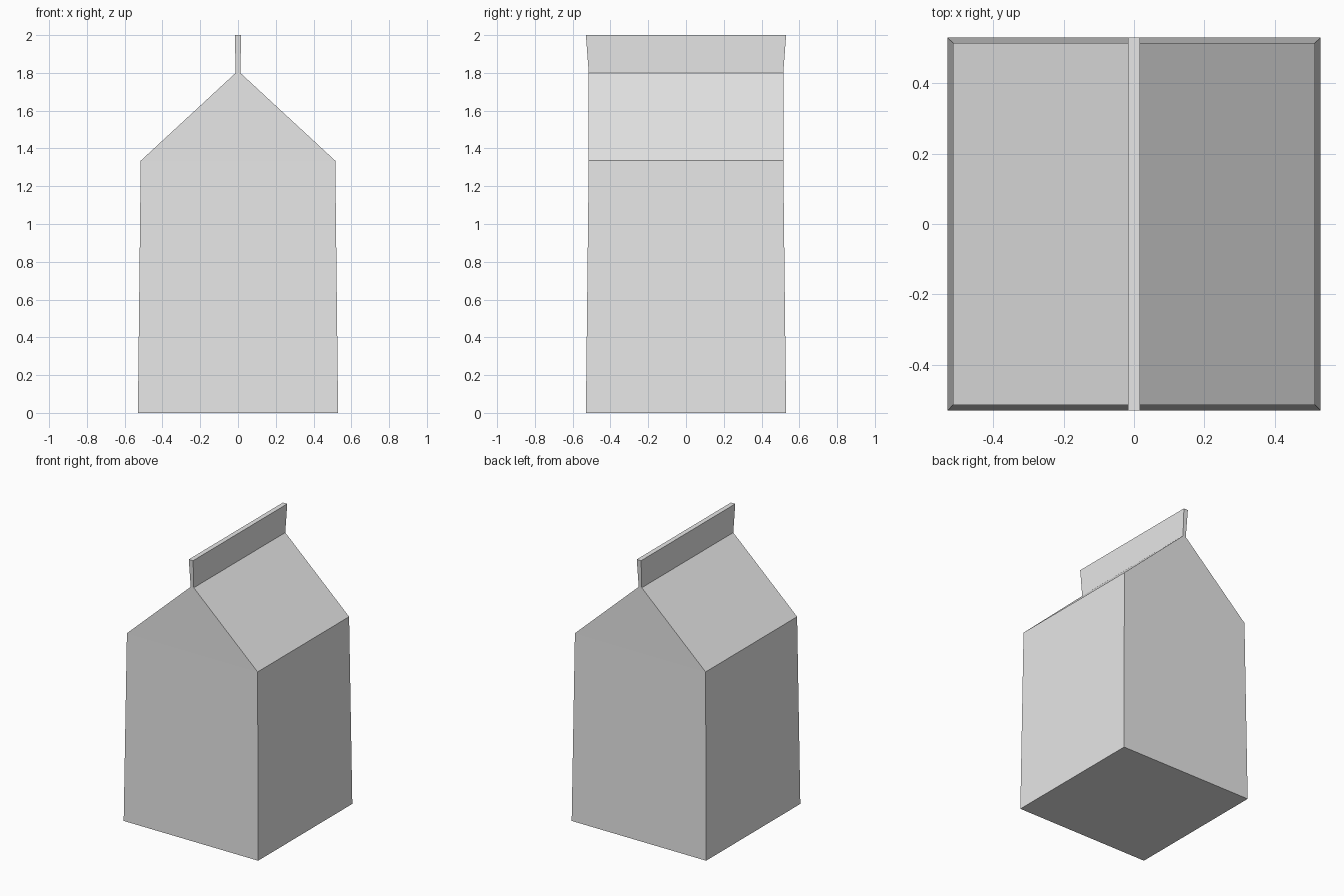
import bpy
import bmesh

cube = bpy.data.objects.get("Cube")
if cube:
    bpy.data.objects.remove(cube, do_unlink=True)

GREY = (0.8, 0.8, 0.8, 1.0)
card = bpy.data.materials.new("plain_grey_card")
card.use_nodes = True
card.diffuse_color = GREY
card.node_tree.nodes["Principled BSDF"].inputs["Base Color"].default_value = GREY

# Rectangular sections: half width, half depth, height
base = (0.53, 0.53, 0)
shoulder = (0.515, 0.515, 1.335)
ridge = (0.012, 0.515, 1.8)
rim = (0.017, 0.53, 2)


def loft(name, sections, cap_bottom=False, cap_top=False):
    """Join rectangular sections into a flat-faced shell."""
    bm = bmesh.new()
    rings = [[bm.verts.new((sx * w, sy * d, z))
              for sx, sy in ((-1, -1), (1, -1), (1, 1), (-1, 1))]
             for w, d, z in sections]
    for low, high in zip(rings, rings[1:]):
        for i in range(4):
            j = (i + 1) % 4
            bm.faces.new((low[i], low[j], high[j], high[i]))
    if cap_bottom:
        bm.faces.new(rings[0][::-1])
    if cap_top:
        bm.faces.new(rings[-1])
    mesh = bpy.data.meshes.new(name)
    bm.to_mesh(mesh)
    bm.free()
    mesh.materials.append(card)
    obj = bpy.data.objects.new(name, mesh)
    bpy.context.collection.objects.link(obj)
    return obj


# Tapered box with its sloping gable roof
loft("carton_body", [base, shoulder, ridge], cap_bottom=True)
# Thin pinched seal that flares towards the top
loft("top_seal", [ridge, rim], cap_top=True)
